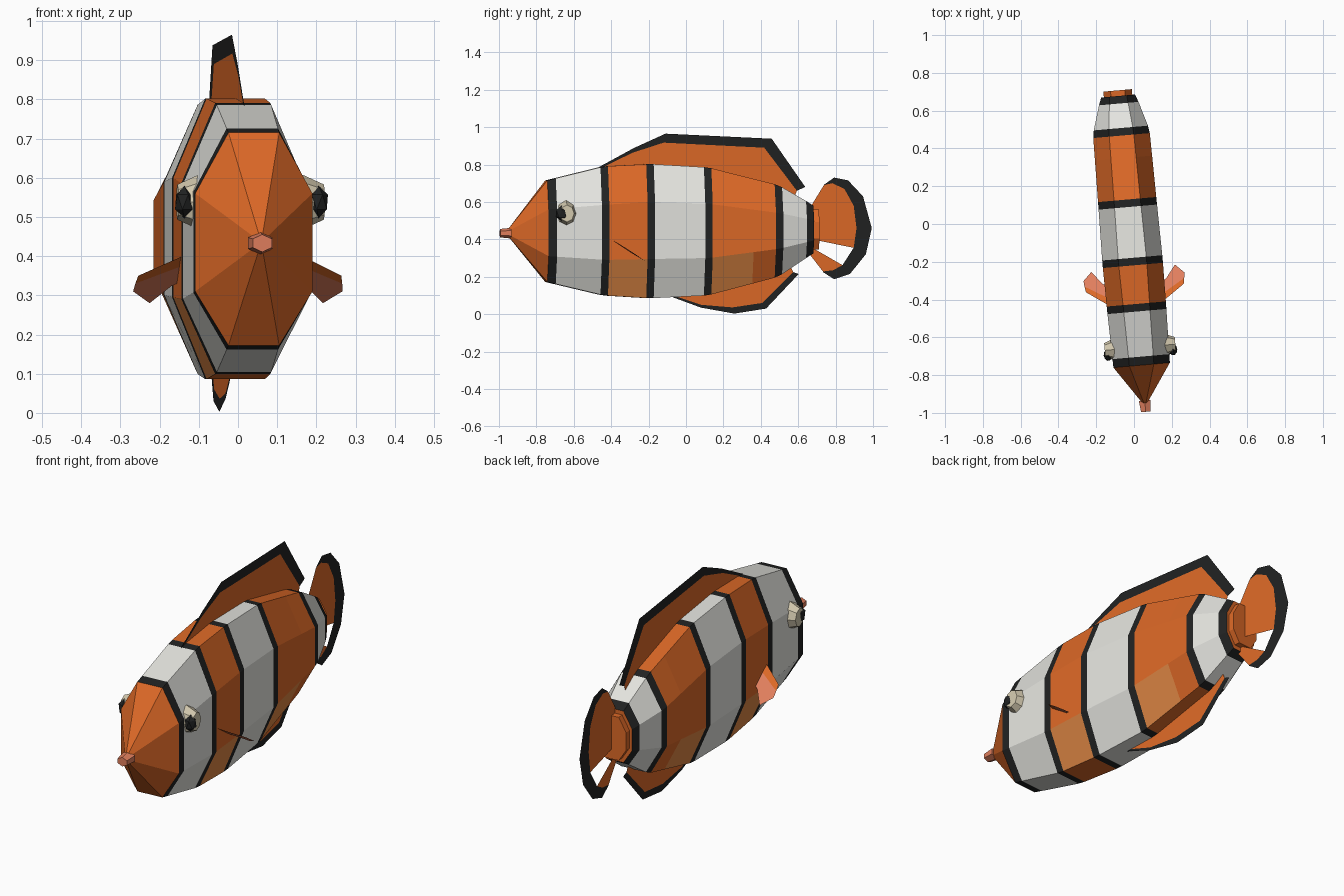
import bpy, bmesh
from math import radians
from mathutils import Matrix, Vector

cube = bpy.data.objects.get("Cube")
if cube:
    bpy.data.objects.remove(cube, do_unlink=True)


def material(name, r, g, b):
    mat = bpy.data.materials.new(name)
    mat.use_nodes = True
    mat.diffuse_color = (r, g, b, 1)
    bsdf = mat.node_tree.nodes["Principled BSDF"]
    bsdf.inputs["Base Color"].default_value = (r, g, b, 1)
    bsdf.inputs["Roughness"].default_value = 0.8
    return mat


orange = material("orange", 0.72, 0.14, 0.02)
pale_orange = material("pale orange", 0.76, 0.25, 0.06)
white = material("white", 0.78, 0.78, 0.74)
black = material("black", 0.015, 0.016, 0.016)
salmon = material("salmon", 0.75, 0.21, 0.11)
cream = material("cream", 0.66, 0.59, 0.43)


def finish(name, bm, mats, solid=True):
    """Turn a bmesh into an object, swung slightly about the vertical."""
    if solid:
        bmesh.ops.recalc_face_normals(bm, faces=bm.faces)
    mesh = bpy.data.meshes.new(name)
    bm.to_mesh(mesh)
    bm.free()
    for mat in mats:
        mesh.materials.append(mat)
    obj = bpy.data.objects.new(name, mesh)
    obj.location.x = -0.025
    obj.rotation_euler.z = radians(5)
    bpy.context.collection.objects.link(obj)
    return obj


def add_face(bm, points, index=0):
    face = bm.faces.new([bm.verts.new(p) for p in points])
    face.material_index = index
    return face


# Body: eight-sided sections (y, top, upper side, lower side, bottom, half width, half flat)
sections = [
    (-0.75, 0.715, 0.56, 0.31, 0.172, 0.15, 0.065),
    (-0.445, 0.79, 0.585, 0.29, 0.10, 0.157, 0.07),
    (-0.20, 0.803, 0.60, 0.295, 0.085, 0.16, 0.075),
    (0.11, 0.785, 0.59, 0.30, 0.10, 0.155, 0.07),
    (0.49, 0.69, 0.54, 0.35, 0.20, 0.15, 0.065),
    (0.64, 0.605, 0.51, 0.385, 0.30, 0.105, 0.05),
    (0.68, 0.58, 0.50, 0.395, 0.325, 0.09, 0.045),
]


def ring(y):
    for a, b in zip(sections, sections[1:]):
        if y <= b[0]:
            break
    t = (y - a[0]) / (b[0] - a[0])
    top, up, low, bottom, wide, flat = [p + (q - p) * t for p, q in zip(a[1:], b[1:])]
    half = [(flat, top), (wide, up), (wide, low), (flat, bottom)]
    outline = half + [(-x, z) for x, z in reversed(half)]
    return [Vector((x, y, z)) for x, z in outline]


ORANGE, WHITE, BLACK, PALE = range(4)
bands = [
    (-0.75, BLACK), (-0.705, WHITE), (-0.465, BLACK), (-0.425, PALE),
    (-0.22, BLACK), (-0.18, WHITE), (0.09, BLACK), (0.13, PALE), (0.35, ORANGE),
    (0.47, BLACK), (0.51, WHITE), (0.64, BLACK), (0.68, ORANGE),
]
bm = bmesh.new()
rings = [[bm.verts.new(p) for p in ring(y)] for y, colour in bands]
middle = Vector((0, 0.69, 0.452))
stub = [middle + (p - middle) * 0.84 for p in ring(0.68)]
for start in (0.68, 0.71):
    rings.append([bm.verts.new((p.x, start, p.z)) for p in stub])
colours = [colour for y, colour in bands] + [ORANGE]
for front, back, colour in zip(rings, rings[1:], colours):
    for i in range(8):
        j = (i + 1) % 8
        face = bm.faces.new((front[i], front[j], back[j], back[i]))
        lower_side = i in (2, 4)
        face.material_index = ORANGE if colour == PALE and not lower_side else colour
bm.faces.new(rings[-1])
# Pointed head
tip = bm.verts.new((0, -0.97, 0.435))
for i in range(8):
    bm.faces.new((tip, rings[0][(i + 1) % 8], rings[0][i]))
finish("body", bm, [orange, white, black, pale_orange])

# Snout
bm = bmesh.new()
bmesh.ops.create_cone(bm, cap_ends=True, segments=6, radius1=0.036, radius2=0.028, depth=0.06,
                      matrix=Matrix.Translation((0, -0.968, 0.433))
                      @ Matrix.Diagonal((1, 1, 0.8, 1)) @ Matrix.Rotation(radians(90), 4, 'X'))
finish("snout", bm, [salmon])


# Upright fins: black rim strip around thin orange webs
def upright_fin(name, outer, inner, webs):
    bm = bmesh.new()
    flat = lambda pts: [(0, y, z) for y, z in pts]
    for k in range(len(outer) - 1):
        add_face(bm, flat([outer[k], outer[k + 1], inner[k + 1], inner[k]]), 1)
    for web in webs:
        add_face(bm, flat(web))
    bmesh.ops.remove_doubles(bm, verts=bm.verts, dist=0.0005)
    finish(name, bm, [orange, black], solid=False)


rim = [(-0.47, 0.785), (-0.28, 0.888), (-0.11, 0.965), (0.46, 0.938), (0.64, 0.68)]
edge = [(-0.46, 0.778), (-0.29, 0.862), (-0.12, 0.917), (0.42, 0.89), (0.595, 0.66)]
upright_fin("dorsal_fin", rim, edge, [edge + [(0.58, 0.62), (0.46, 0.6), (-0.2, 0.75)]])

rim = [(-0.07, 0.09), (0.08, 0.035), (0.26, 0.003), (0.43, 0.03), (0.605, 0.215)]
edge = [(-0.06, 0.097), (0.08, 0.05), (0.25, 0.036), (0.41, 0.06), (0.575, 0.225)]
upright_fin("anal_fin", rim, edge, [edge + [(0.55, 0.28), (0.4, 0.25), (0.1, 0.15)]])

rim = [(0.745, 0.695), (0.795, 0.73), (0.87, 0.715), (0.95, 0.63), (0.997, 0.46),
       (0.965, 0.32), (0.88, 0.215), (0.795, 0.187), (0.735, 0.225)]
edge = [(0.74, 0.69), (0.785, 0.70), (0.85, 0.67), (0.90, 0.58), (0.915, 0.46),
        (0.90, 0.355), (0.84, 0.262), (0.79, 0.235), (0.735, 0.228)]
upper_web = edge[:6] + [(0.70, 0.395), (0.66, 0.42), (0.66, 0.56)]
lower_web = edge[6:] + [(0.66, 0.325), (0.66, 0.365)]
upright_fin("tail_fin", rim, edge, [upper_web, lower_web])

# Paired parts: sloping side fins and eyes
for side, name in ((1, "left"), (-1, "right")):
    def slope(points):
        return [(side * x, y, 0.39 - 0.667 * (y + 0.4)) for x, y in points]

    bm = bmesh.new()
    add_face(bm, slope([(0.13, -0.42), (0.16, -0.41), (0.26, -0.34), (0.265, -0.31), (0.13, -0.39)]))
    add_face(bm, slope([(0.13, -0.39), (0.265, -0.31), (0.268, -0.28), (0.222, -0.235),
                        (0.172, -0.30), (0.13, -0.33)]), 1)
    finish(name + "_side_fin", bm, [orange, salmon], solid=False)

    turn = Matrix.Rotation(radians(90 * side), 4, 'Y')
    bm = bmesh.new()
    bmesh.ops.create_cone(bm, cap_ends=True, segments=8, radius1=0.07, radius2=0.045, depth=0.055,
                          matrix=Matrix.Translation((side * 0.16, -0.655, 0.538))
                          @ Matrix.Diagonal((1, 0.85, 1, 1)) @ turn)
    finish(name + "_eye", bm, [cream])

    bm = bmesh.new()
    bmesh.ops.create_icosphere(bm, subdivisions=1, radius=0.038,
                               matrix=Matrix.Translation((side * 0.172, -0.682, 0.538))
                               @ Matrix.Diagonal((0.7, 0.9, 1.1, 1)))
    finish(name + "_pupil", bm, [black])
